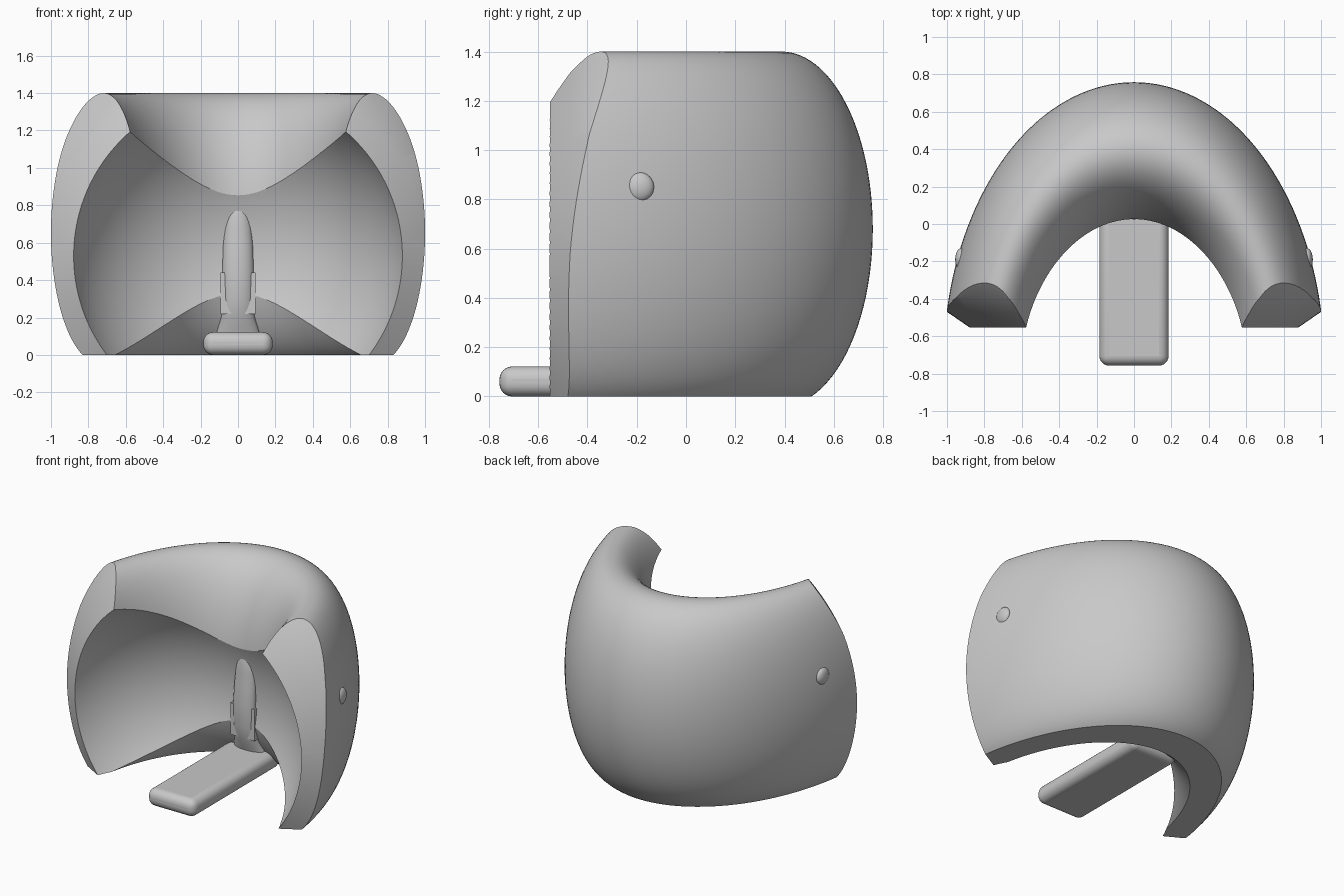
import bpy, bmesh, math

if "Cube" in bpy.data.objects:
    bpy.data.objects.remove(bpy.data.objects["Cube"])

mat = bpy.data.materials.new("plain grey")
mat.diffuse_color = (0.58, 0.58, 0.58, 1)
mat.use_nodes = True
mat.node_tree.nodes["Principled BSDF"].inputs["Base Color"].default_value = mat.diffuse_color


def make(name, bm):
    bmesh.ops.recalc_face_normals(bm, faces=bm.faces)
    me = bpy.data.meshes.new(name)
    bm.to_mesh(me)
    bm.free()
    me.materials.append(mat)
    ob = bpy.data.objects.new(name, me)
    bpy.context.collection.objects.link(ob)
    return ob


def smooth(ob, deg=35):
    bpy.ops.object.select_all(action='DESELECT')
    ob.select_set(True)
    bpy.context.view_layer.objects.active = ob
    bpy.ops.object.shade_smooth_by_angle(angle=math.radians(deg))


def box(name, lo, hi):
    bm = bmesh.new()
    bmesh.ops.create_cube(bm, size=1)
    for v in bm.verts:
        v.co = [(a + b) / 2 + c * (b - a) for a, b, c in zip(lo, hi, v.co)]
    return make(name, bm)


def ball(name, loc, size, seg=32):
    bm = bmesh.new()
    bmesh.ops.create_uvsphere(bm, u_segments=seg, v_segments=seg // 2, radius=1)
    for v in bm.verts:
        v.co = [l + c * s for l, c, s in zip(loc, v.co, size)]
    return make(name, bm)


def loft(name, rings, closed=False):
    """Skin rings of points; cap the ends or join last ring to first."""
    bm = bmesh.new()
    rs = [[bm.verts.new(p) for p in r] for r in rings]
    n = len(rs[0])
    for k in range(len(rs) if closed else len(rs) - 1):
        a, b = rs[k], rs[(k + 1) % len(rs)]
        for i in range(n):
            j = (i + 1) % n
            bm.faces.new((a[i], a[j], b[j], b[i]))
    if not closed:
        bm.faces.new(rs[0])
        bm.faces.new(rs[-1])
    return make(name, bm)


def circle(n):
    return [(math.cos(2 * math.pi * i / n), math.sin(2 * math.pi * i / n)) for i in range(n)]


# Hood: stretched ring with a tall oval section
R, r, h, stretch, yc, zc = 0.768, 0.251, 0.72, 1.48, -0.75, 0.68
hood = loft("hood_shell",
            [[((R + r * c) * ca, yc + (R + r * c) * sa * stretch, zc + h * s)
              for c, s in circle(96)] for ca, sa in circle(160)], True)

# Cutters: floor, round cavity, and lathed front chamfer
CZ = 0.53
floor = box("floor_cutter", (-3, -4, -1), (3, 3, 0))
cavity = ball("cavity_cutter", (0, -0.84, CZ), (0.925, 0.925, 0.925), 128)
profile = [(0.3, -0.557), (0.876, -0.555), (1.0, -0.47), (1.09, -0.392),
           (1.16, -0.305), (1.3, -0.12), (2.4, -0.1), (2.4, -3)]
front = loft("front_cutter",
             [[(pr * c, y, CZ + pr * s) for c, s in circle(128)] for pr, y in profile])
for cutter in (cavity, front, floor):
    m = hood.modifiers.new(cutter.name, 'BOOLEAN')
    m.operation, m.solver, m.object = 'DIFFERENCE', 'EXACT', cutter
dg = bpy.context.evaluated_depsgraph_get()
cut_mesh = bpy.data.meshes.new_from_object(hood.evaluated_get(dg))
hood.modifiers.clear()
hood.data = cut_mesh
for cutter in (cavity, front, floor):
    bpy.data.objects.remove(cutter)
smooth(hood, 22)

# Foot plate with rounded edges
foot = box("foot_plate", (-0.185, -0.757, 0), (0.185, 0.22, 0.122))
bv = foot.modifiers.new("round", 'BEVEL')
bv.width, bv.segments = 0.052, 6
smooth(foot, 40)

# Post rising along the inner wall: height, front y, half width
levels = [(0.09, 0.09, 0.125), (0.14, 0.075, 0.108), (0.2, 0.05, 0.09), (0.3, 0.03, 0.082),
          (0.45, 0.025, 0.083), (0.58, 0.035, 0.08), (0.68, 0.043, 0.074),
          (0.74, 0.046, 0.066), (0.77, 0.052, 0.055)]
post = loft("post", [[(w * c, f + 0.05 + 0.05 * s, z) for c, s in circle(40)]
                     for z, f, w in levels])
smooth(post, 50)

# Bracket behind the post
box("post_bracket", (-0.093, 0.05, 0.22), (0.093, 0.14, 0.44))

# Side buttons
for side, label in ((-1, "left"), (1, "right")):
    smooth(ball(label + "_button", (side * 0.925, -0.19, 0.85), (0.031, 0.06, 0.06)))
